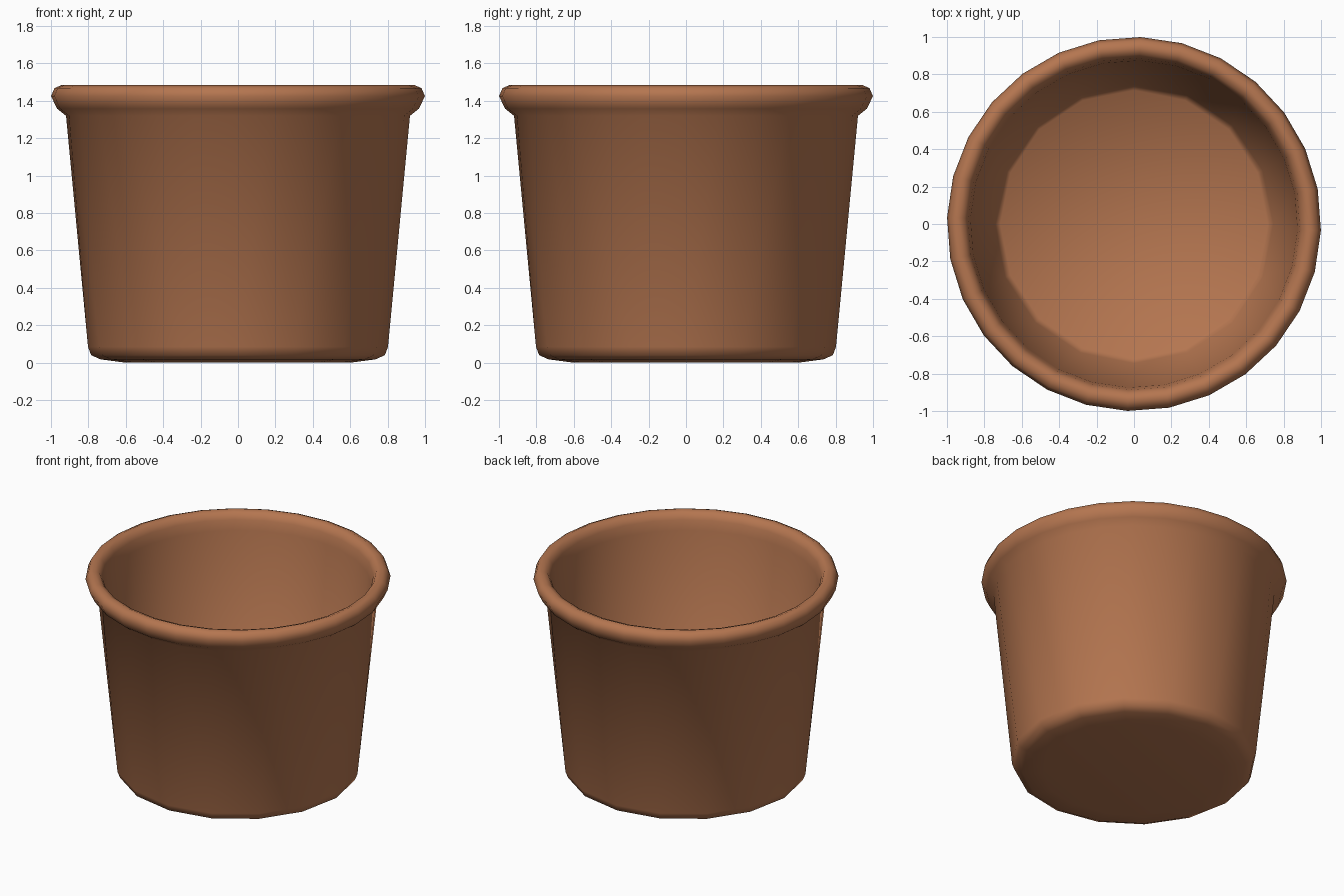
import bpy, bmesh, math

if "Cube" in bpy.data.objects:
    bpy.data.objects.remove(bpy.data.objects["Cube"])

TOP, LOW = 28, 16   # rim is finer than the base

# radius, height, sides: from underside, up the outside, over the lip, down the inside
profile = [
    (0.60, 0.005, LOW), (0.735, 0.018, LOW), (0.785, 0.04, LOW), (0.802, 0.085, LOW),
    (0.92, 1.32, TOP), (0.968, 1.358, TOP), (1.0, 1.425, TOP), (0.982, 1.468, TOP),
    (0.945, 1.484, TOP), (0.908, 1.470, TOP), (0.888, 1.430, TOP), (0.875, 1.36, TOP),
    (0.745, 0.10, LOW), (0.715, 0.07, LOW),
]

bm = bmesh.new()


def ring(r, z, n):
    phase = math.radians(-2) if n == TOP else 0
    return [bm.verts.new((r * math.cos(2 * math.pi * i / n + phase),
                          r * math.sin(2 * math.pi * i / n + phase), z)) for i in range(n)]


def stitch(a, b):
    """Join two rings, which may have different numbers of sides."""
    na, nb = len(a), len(b)
    if na == nb:
        for i in range(na):
            j = (i + 1) % na
            bm.faces.new((a[i], a[j], b[j], b[i]))
        return
    i = j = 0
    while i < na or j < nb:
        if j >= nb or (i < na and (i + 0.5) / na <= (j + 0.5) / nb):
            bm.faces.new((a[i % na], a[(i + 1) % na], b[j % nb]))
            i += 1
        else:
            bm.faces.new((a[i % na], b[(j + 1) % nb], b[j % nb]))
            j += 1


rings = [ring(*p) for p in profile]
for a, b in zip(rings, rings[1:]):
    stitch(a, b)

# underside and inner floor
bm.faces.new(rings[0][::-1])
bm.faces.new(rings[-1])
bmesh.ops.recalc_face_normals(bm, faces=bm.faces[:])
for v in bm.verts:
    if abs(v.co.z - 0.005) < 1e-4:
        v.co.z = 0.0

mesh = bpy.data.meshes.new("pot")
bm.to_mesh(mesh)
bm.free()
pot = bpy.data.objects.new("pot", mesh)
bpy.context.collection.objects.link(pot)

clay = bpy.data.materials.new("terracotta")
clay.diffuse_color = (0.46, 0.18, 0.08, 1)
clay.use_nodes = True
clay.node_tree.nodes["Principled BSDF"].inputs["Base Color"].default_value = clay.diffuse_color
mesh.materials.append(clay)

bpy.context.view_layer.objects.active = pot
pot.select_set(True)
bpy.ops.object.shade_smooth_by_angle(angle=math.radians(60))
